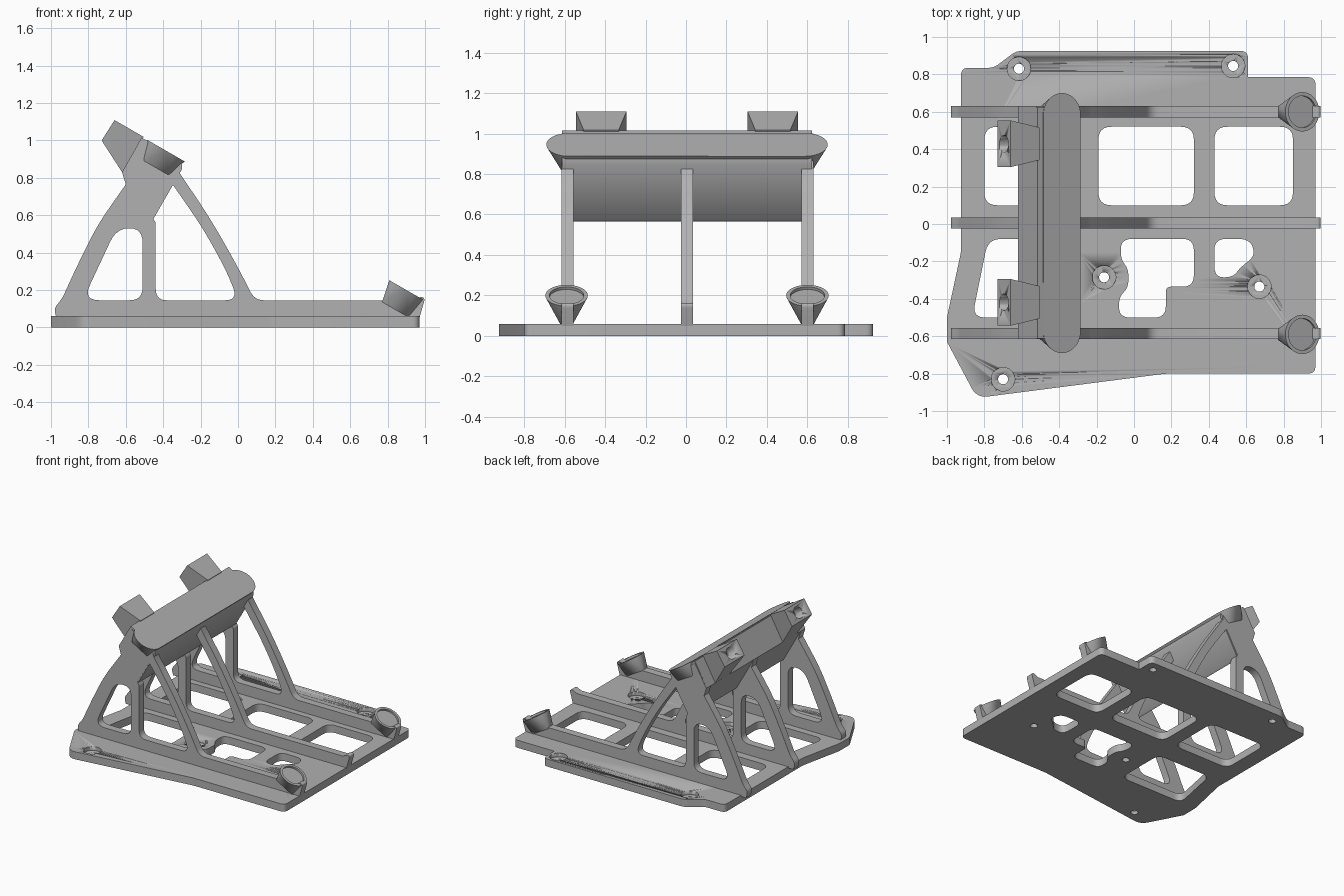
import bpy, bmesh, math
from mathutils import Matrix, Vector

cube = bpy.data.objects.get("Cube")
if cube:
    bpy.data.objects.remove(cube, do_unlink=True)

GREY = (0.44, 0.44, 0.44, 1)
grey = bpy.data.materials.new("plain grey")
grey.use_nodes = True
grey.diffuse_color = GREY
grey.node_tree.nodes["Principled BSDF"].inputs["Base Color"].default_value = GREY

PLATE_TOP = 0.06
MID_Y = 0.005                                   # symmetry line of the stand
SLOPE = Matrix.Rotation(math.radians(30), 4, "Y")  # tilt of all support faces
UPRIGHT = Matrix.Rotation(math.radians(90), 4, "X")  # drawn x, y become x, z


def finish(name, bm, matrix=Matrix()):
    """Turn a bmesh into a named, shaded object."""
    bmesh.ops.remove_doubles(bm, verts=bm.verts, dist=0.0005)
    bmesh.ops.recalc_face_normals(bm, faces=bm.faces)
    bm.transform(matrix)
    mesh = bpy.data.meshes.new(name)
    bm.to_mesh(mesh)
    bm.free()
    mesh.materials.clear()
    mesh.materials.append(grey)
    obj = bpy.data.objects.new(name, mesh)
    bpy.context.collection.objects.link(obj)
    bpy.ops.object.select_all(action="DESELECT")
    obj.select_set(True)
    bpy.context.view_layer.objects.active = obj
    bpy.ops.object.shade_smooth_by_angle(angle=math.radians(30))
    return obj


def rounded(points, default, steps=6):
    """Round each corner; a third value overrides the default trim length."""
    out = []
    for i, p in enumerate(points):
        here = Vector(p[:2])
        trim = p[2] if len(p) > 2 else default
        ends = []
        for q in (points[i - 1], points[(i + 1) % len(points)]):
            d = Vector(q[:2]) - here
            ends.append(here + d.normalized() * min(trim, d.length * 0.48))
        if trim == 0:
            out.append(here)
            continue
        for k in range(steps + 1):
            t = k / steps
            out.append(ends[0] * (1 - t) ** 2 + here * 2 * t * (1 - t) + ends[1] * t * t)
    return out


def circle(x, y, r, n=32):
    return [Vector((x + r * math.cos(k * math.tau / n), y + r * math.sin(k * math.tau / n)))
            for k in range(n)]


def extrude(name, loops, thickness, matrix):
    """Extrude an outline with holes, centred on its own plane."""
    curve = bpy.data.curves.new(name, "CURVE")
    curve.dimensions = "2D"
    curve.fill_mode = "BOTH"
    curve.extrude = thickness / 2
    for loop in loops:
        spline = curve.splines.new("POLY")
        spline.points.add(len(loop) - 1)
        for point, co in zip(spline.points, loop):
            point.co = (co.x, co.y, 0, 1)
        spline.use_cyclic_u = True
    temp = bpy.data.objects.new("outline", curve)
    bpy.context.collection.objects.link(temp)
    graph = bpy.context.evaluated_depsgraph_get()
    mesh = bpy.data.meshes.new_from_object(temp.evaluated_get(graph))
    bm = bmesh.new()
    bm.from_mesh(mesh)
    bpy.data.objects.remove(temp, do_unlink=True)
    bpy.data.meshes.remove(mesh)
    return finish(name, bm, matrix)


def hull(name, points, matrix, rim=0):
    """Convex solid through the points, with an optional recessed top."""
    bm = bmesh.new()
    for p in points:
        bm.verts.new(p)
    bmesh.ops.convex_hull(bm, input=bm.verts)
    bmesh.ops.dissolve_limit(bm, angle_limit=0.01, verts=bm.verts, edges=bm.edges)
    if rim:
        bm.normal_update()
        top = max(bm.faces, key=lambda f: f.calc_center_median().z)
        ring = bmesh.ops.inset_region(bm, faces=[top], thickness=rim)
        bottom = bmesh.ops.extrude_face_region(bm, geom=[top])["geom"]
        verts = [v for v in bottom if isinstance(v, bmesh.types.BMVert)]
        bmesh.ops.translate(bm, verts=verts, vec=(0, 0, -0.015))
        if top.is_valid:
            bm.faces.remove(top)
    return finish(name, bm, matrix)


def drill(obj, radius, depth, matrix):
    """Cut a round hole centred on the matrix along its local z."""
    bm = bmesh.new()
    bmesh.ops.create_cone(bm, cap_ends=True, segments=32, radius1=radius,
                          radius2=radius, depth=depth)
    cutter = finish("hole_cutter", bm, matrix)
    cutter.hide_render = True
    cutter.hide_viewport = True
    cutter.display_type = "WIRE"
    mod = obj.modifiers.new("hole", "BOOLEAN")
    mod.operation = "DIFFERENCE"
    mod.solver = "EXACT"
    mod.object = cutter


# Base plate with its windows and screw holes
outline = rounded([
    (-1, -0.63, 0.01), (-0.84, -0.93, 0.06), (0.17, -0.8, 0.02), (0.97, -0.8),
    (0.97, 0.785), (0.61, 0.785, 0), (0.61, 0.925), (-0.63, 0.925, 0.03),
    (-0.75, 0.835, 0.03), (-0.925, 0.835), (-0.925, -0.15, 0.02), (-1, -0.5, 0.02)], 0.04)


def window(x0, x1, y0, y1, slant=0):
    return rounded([(x0 - slant, y0), (x1, y0), (x1, y1), (x0, y1)], 0.07)


cable_window = rounded([
    (-0.07, -0.08), (0.32, -0.08), (0.32, -0.335), (0.17, -0.335, 0.03), (0.17, -0.5),
    (-0.08, -0.5), (-0.08, -0.39, 0.04), (-0.03, -0.34, 0.04), (-0.03, -0.24, 0.04),
    (-0.07, -0.19, 0.04)], 0.06)
small_window = rounded([
    (0.43, -0.08), (0.62, -0.08), (0.65, -0.17), (0.57, -0.23), (0.53, -0.285),
    (0.43, -0.285)], 0.06)
screws = [(-0.615, 0.83), (0.53, 0.845), (-0.16, -0.285), (0.67, -0.335), (-0.7, -0.83)]
loops = [outline, cable_window, small_window,
         window(-0.8, -0.3, 0.1, 0.52), window(-0.19, 0.32, 0.1, 0.52),
         window(0.43, 0.85, 0.1, 0.52), window(-0.78, -0.3, -0.5, -0.08, 0.085)]
loops += [circle(x, y, 0.027) for x, y in screws]
plate = extrude("base_plate", loops, PLATE_TOP, Matrix.Translation((0, 0, PLATE_TOP / 2)))
for x, y in screws:
    drill(plate, 0.063, 0.06, Matrix.Translation((x, y, PLATE_TOP)))

# Three upright ribs with long feet
rib_outline = rounded([
    (-0.97, 0.05, 0), (-0.985, 0.1, 0.03), (-0.94, 0.155, 0.03), (-0.86, 0.33, 0.09),
    (-0.75, 0.55, 0.1), (-0.6, 0.765, 0), (-0.62, 0.83, 0), (-0.52, 1, 0),
    (-0.32, 0.88, 0), (-0.315, 0.83, 0), (-0.15, 0.585, 0.14), (-0.01, 0.34, 0.13),
    (0.09, 0.145, 0.05), (0.94, 0.145, 0), (0.98, 0.165, 0.01), (1, 0.155, 0.02),
    (0.97, 0.05, 0)], 0.05)
back_window = rounded([
    (-0.83, 0.145, 0.09), (-0.51, 0.145), (-0.51, 0.53, 0.08), (-0.65, 0.53, 0.08)], 0.07)
front_window = rounded([
    (-0.44, 0.145), (0, 0.145, 0.07), (-0.06, 0.3, 0.12), (-0.19, 0.535, 0.12),
    (-0.35, 0.765, 0), (-0.455, 0.585, 0), (-0.44, 0.56, 0.01)], 0.06)
for side, y in (("right", -0.585), ("middle", MID_Y), ("left", 0.6)):
    extrude(side + "_rib", [rib_outline, back_window, front_window], 0.06,
            Matrix.Translation((0, y, 0)) @ UPRIGHT)

# Wedge beam joining the rib tops
beam = rounded([(-0.515, 1.015), (-0.62, 0.83), (-0.47, 0.565), (-0.455, 0.575),
                (-0.3, 0.845), (-0.3, 0.885)], 0)
extrude("cross_beam", [beam], 1.236, Matrix.Translation((0, MID_Y, 0)) @ UPRIGHT)


def rest(name, place, radius, half_length, base_y, rim):
    """Tilted rest: oval top tapering down to a narrow base."""
    top = []
    for k in range(49):
        a = k * math.tau / 48
        shift = math.copysign(half_length, math.sin(a))
        top.append((radius * math.cos(a), radius * math.sin(a) + shift, 0))
    top = top[:-1]
    base = [(sx * 0.08, sy * base_y, -0.12) for sx in (-1, 1) for sy in (-1, 1)]
    hull(name, top + base, Matrix.Translation(place) @ SLOPE, rim)


# Long upper rest and the two round front rests
BAR = Vector((-0.385, MID_Y, 0.945))
rest("upper_rest", BAR, 0.115, 0.58, 0.61, 0)
for side, s in (("right", -1), ("left", 1)):
    rest(side + "_front_rest", (0.9, MID_Y + s * 0.595, 0.2), 0.105, 0, 0.03, 0.02)

    # Flared block behind the beam, with a round socket
    corners = [(x, sy * w, z) for sy in (-1, 1) for x, w, z in
               ((-0.32, 0.125, 0.004), (-0.325, 0.125, -0.125),
                (-0.14, 0.087, 0.004), (-0.14, 0.087, -0.22))]
    frame = Matrix.Translation(BAR + Vector((0, s * 0.424, 0))) @ SLOPE
    block = hull(side + "_back_block", corners, frame)
    socket = Matrix.Translation((-0.32, 0, -0.062)) @ Matrix.Rotation(math.pi / 2, 4, "Y")
    drill(block, 0.045, 0.14, frame @ socket)
